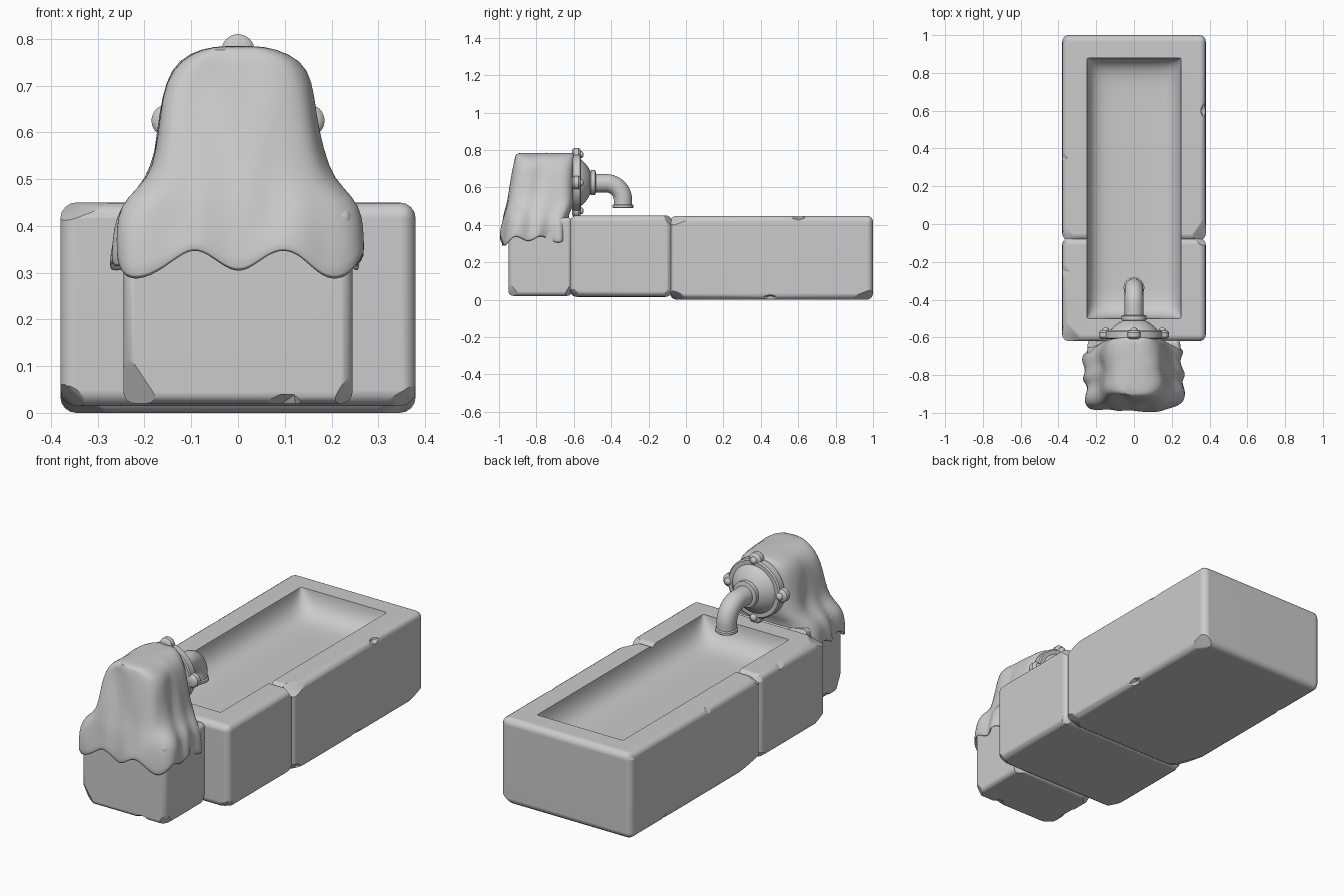
import bpy, bmesh, math, random
from math import sin, cos, pi, tau
from mathutils import Vector, Matrix, noise

random.seed(11)
if "Cube" in bpy.data.objects:
    bpy.data.objects.remove(bpy.data.objects["Cube"], do_unlink=True)

stone = bpy.data.materials.new("plain_grey")
stone.use_nodes = True
GREY = (0.6, 0.6, 0.6, 1)
stone.diffuse_color = GREY
stone.node_tree.nodes["Principled BSDF"].inputs["Base Color"].default_value = GREY


def smooth(ob, angle):
    bpy.ops.object.select_all(action='DESELECT')
    ob.select_set(True)
    bpy.context.view_layer.objects.active = ob
    bpy.ops.object.shade_smooth_by_angle(angle=math.radians(angle))


def finish(name, bm, angle=35):
    """Turn a bmesh into a smooth shaded object with sharp creases."""
    bmesh.ops.recalc_face_normals(bm, faces=bm.faces[:])
    mesh = bpy.data.meshes.new(name)
    bm.to_mesh(mesh)
    bm.free()
    mesh.materials.append(stone)
    ob = bpy.data.objects.new(name, mesh)
    bpy.context.collection.objects.link(ob)
    smooth(ob, angle)
    return ob


def worn_block(name, lo, hi, radius, chips):
    """Rounded stone block with flat facets knocked off random corners."""
    lo, hi = Vector(lo), Vector(hi)
    size = hi - lo
    bm = bmesh.new()
    bmesh.ops.create_cube(bm, size=1, matrix=Matrix.Translation((lo + hi) / 2) @ Matrix.Diagonal((*size, 1)))
    bmesh.ops.bevel(bm, geom=bm.edges[:], offset=radius, segments=4, profile=0.5, affect='EDGES')
    for _ in range(chips):
        sign = [random.choice((-1, 1)) for _ in range(3)]
        corner = Vector([hi[i] if sign[i] > 0 else lo[i] for i in range(3)])
        normal = Vector([sign[i] * random.uniform(0.2, 0.6) / size[i] for i in range(3)]).normalized()
        point = corner - normal * random.uniform(0.028, 0.046)
        bmesh.ops.bisect_plane(bm, geom=bm.verts[:] + bm.edges[:] + bm.faces[:],
                               plane_co=point, plane_no=normal, clear_outer=True)
        bmesh.ops.holes_fill(bm, edges=bm.edges[:])
    return finish(name, bm)


def combine(ob, other, operation):
    """Apply a boolean and drop the second object."""
    mod = ob.modifiers.new("combine", 'BOOLEAN')
    mod.operation, mod.solver, mod.object = operation, 'EXACT', other
    bpy.context.view_layer.objects.active = ob
    bpy.ops.object.modifier_apply(modifier=mod.name)
    bpy.data.objects.remove(other, do_unlink=True)


def bridge(bm, rings):
    for a, b in zip(rings, rings[1:]):
        for i in range(len(a)):
            bm.faces.new((a[i - 1], a[i], b[i], b[i - 1]))


def lathe(name, profile, origin, axis):
    """Revolve (distance, radius) points about an axis."""
    turn = Vector(axis).to_track_quat('Z', 'Y').to_matrix()
    bm = bmesh.new()
    rings = [[bm.verts.new(Vector(origin) + turn @ Vector((r * cos(tau * i / 32), r * sin(tau * i / 32), d)))
              for i in range(32)] for d, r in profile]
    bridge(bm, rings)
    bm.faces.new(rings[0])
    bm.faces.new(rings[-1])
    return finish(name, bm)


def nicks(spots):
    """Cutter of small rough lumps placed along worn edges."""
    bm = bmesh.new()
    for x, y, z in spots:
        m = Matrix.Translation((x, y, z)) @ Matrix.Rotation(y * 5, 4, 'Y') @ Matrix.Diagonal((1, 1.7, 1, 1))
        bmesh.ops.create_icosphere(bm, subdivisions=1, radius=0.062, matrix=m)
    return finish("nick_cutter", bm, 10)


# Stone trough of two joined blocks, with the pedestal in front
trough = worn_block("trough", (-0.38, -0.62, 0.015), (0.38, -0.075, 0.45), 0.034, 9)
combine(trough, worn_block("trough_back", (-0.38, -0.085, 0), (0.38, 1, 0.448), 0.034, 12), 'UNION')
pedestal = worn_block("pedestal", (-0.245, -0.95, 0.02), (0.245, -0.61, 0.44), 0.025, 7)

# Shallow basin with a gently curved floor
bm = bmesh.new()
bmesh.ops.create_grid(bm, x_segments=28, y_segments=40, size=1)
for v in bm.verts:
    u, w = sin(v.co.x * pi / 2), sin(v.co.y * pi / 2)
    dip = max(0, 1 - abs(u) ** 5) ** 0.5 * max(0, 1 - abs(w) ** 14) ** 0.5
    v.co = (0.25 * u, 0.19 + 0.69 * w, 0.455 - 0.135 * dip)
lid = bmesh.ops.extrude_face_region(bm, geom=bm.faces[:], use_keep_orig=True)["geom"]
for v in lid:
    if isinstance(v, bmesh.types.BMVert):
        v.co.z = 0.7
combine(trough, finish("basin_cutter", bm), 'DIFFERENCE')

# Worn nicks along the edges
combine(trough, nicks([(0.405, 0.6, 0.47), (-0.405, 0.35, 0.47), (0.405, -0.08, 0.47), (-0.405, -0.25, 0.47),
                       (0.405, 0.45, -0.02), (-0.405, 0.7, -0.02), (-0.405, -0.08, 0)]), 'DIFFERENCE')
combine(pedestal, nicks([(0.1, -0.975, -0.01), (-0.27, -0.8, 0)]), 'DIFFERENCE')
for ob in (trough, pedestal):
    smooth(ob, 32)
    ob.modifiers.new("even_shading", 'WEIGHTED_NORMAL').keep_sharp = True

# Draped cloth: stacked rounded sections with folds growing toward the hem
LEVELS = ((0.785, 0.03, -0.885), (0.78, 0.075, -0.905), (0.755, 0.125, -0.91), (0.71, 0.152, -0.915),
          (0.64, 0.165, -0.932), (0.56, 0.18, -0.95), (0.5, 0.2, -0.96), (0.46, 0.24, -0.968),
          (0.42, 0.258, -0.975), (0.37, 0.262, -0.985), (0.325, 0.265, -0.992))
COUNT = 80
bm = bmesh.new()
rings = []
for z, half, front in LEVELS:
    back = -0.6 if z > 0.47 else -0.628
    drop = (0.787 - z) / 0.46
    ring = []
    for i in range(COUNT):
        t = tau * i / COUNT
        c, s = cos(t), sin(t)
        r = (abs(c) ** 5 + abs(s) ** 5) ** -0.2
        facing = max(0, -s)
        corner = abs(sin(2 * t)) ** 8
        fold = 1 + 0.045 * drop ** 2 * sin(10 * t + 0.6) * (1 - 0.6 * facing)
        x = half * c * r * fold
        y = (front + back) / 2 + (back - front) / 2 * s * r * (fold if s < 0 else 1)
        wave = -cos(9 * (t + pi / 2)) * (0.012 + 0.012 * facing)
        p = Vector((x, y, z + drop ** 5 * (wave - 0.022 * corner)))
        out = Vector((c, min(s, 0), 0))
        p += out * 0.02 * noise.noise(Vector((x * 11, y * 11, z * 5)))
        p.y = max(p.y, -0.998)
        ring.append(bm.verts.new(p))
    rings.append(ring)
bridge(bm, rings)
bm.faces.new(rings[0])
cloth = finish("draped_cloth", bm, 60)
thick = cloth.modifiers.new("thickness", 'SOLIDIFY')
thick.thickness, thick.offset = 0.01, -1
cloth.modifiers.new("smooth", 'SUBSURF').levels = 1

# Flange plate, dome and collar of the spout
CZ = 0.625
lathe("flange", ((0, 0.145), (0.005, 0.152), (0.04, 0.152), (0.046, 0.145)), (0, -0.608, CZ), (0, 1, 0))
lathe("flange_dome", ((0, 0.13), (0.012, 0.122), (0.03, 0.105), (0.05, 0.078), (0.058, 0.06),
                      (0.062, 0.067), (0.084, 0.067), (0.088, 0.055)), (0, -0.57, CZ), (0, 1, 0))

# Four lugs with domed bolts
for k, place in enumerate(("left", "top", "right", "bottom")):
    x, z = 0.15 * cos(k * pi / 2), CZ + 0.15 * sin(k * pi / 2)
    lathe("lug_" + place, ((0, 0.022), (0.004, 0.03), (0.011, 0.035), (0.035, 0.035), (0.042, 0.03), (0.046, 0.022)),
          (x, -0.609, z), (0, 1, 0))
    lathe("bolt_" + place, ((0, 0.018), (0.008, 0.018), (0.014, 0.014), (0.018, 0.004)), (x, -0.565, z), (0, 1, 0))

# Bent spout pipe, swept along a quarter turn
path = [Vector((0, -0.5, CZ - 0.003)), Vector((0, -0.45, CZ - 0.003))]
path += [Vector((0, -0.427 + 0.09 * sin(a), 0.532 + 0.09 * cos(a))) for a in [pi / 2 * i / 10 for i in range(11)]]
path.append(Vector((0, -0.337, 0.5)))
bm = bmesh.new()
rings = []
for k, p in enumerate(path):
    d = (path[min(k + 1, len(path) - 1)] - path[max(k - 1, 0)]).normalized()
    side = Vector((1, 0, 0))
    up = side.cross(d)
    rings.append([bm.verts.new(p + 0.049 * (side * cos(tau * i / 32) + up * sin(tau * i / 32))) for i in range(32)])
bridge(bm, rings)
finish("spout_pipe", bm)
lathe("spout_lip", ((0.03, 0.036), (0, 0.038), (0, 0.05), (0.004, 0.055), (0.016, 0.055), (0.021, 0.048)),
      (0, -0.337, 0.489), (0, 0, 1))
